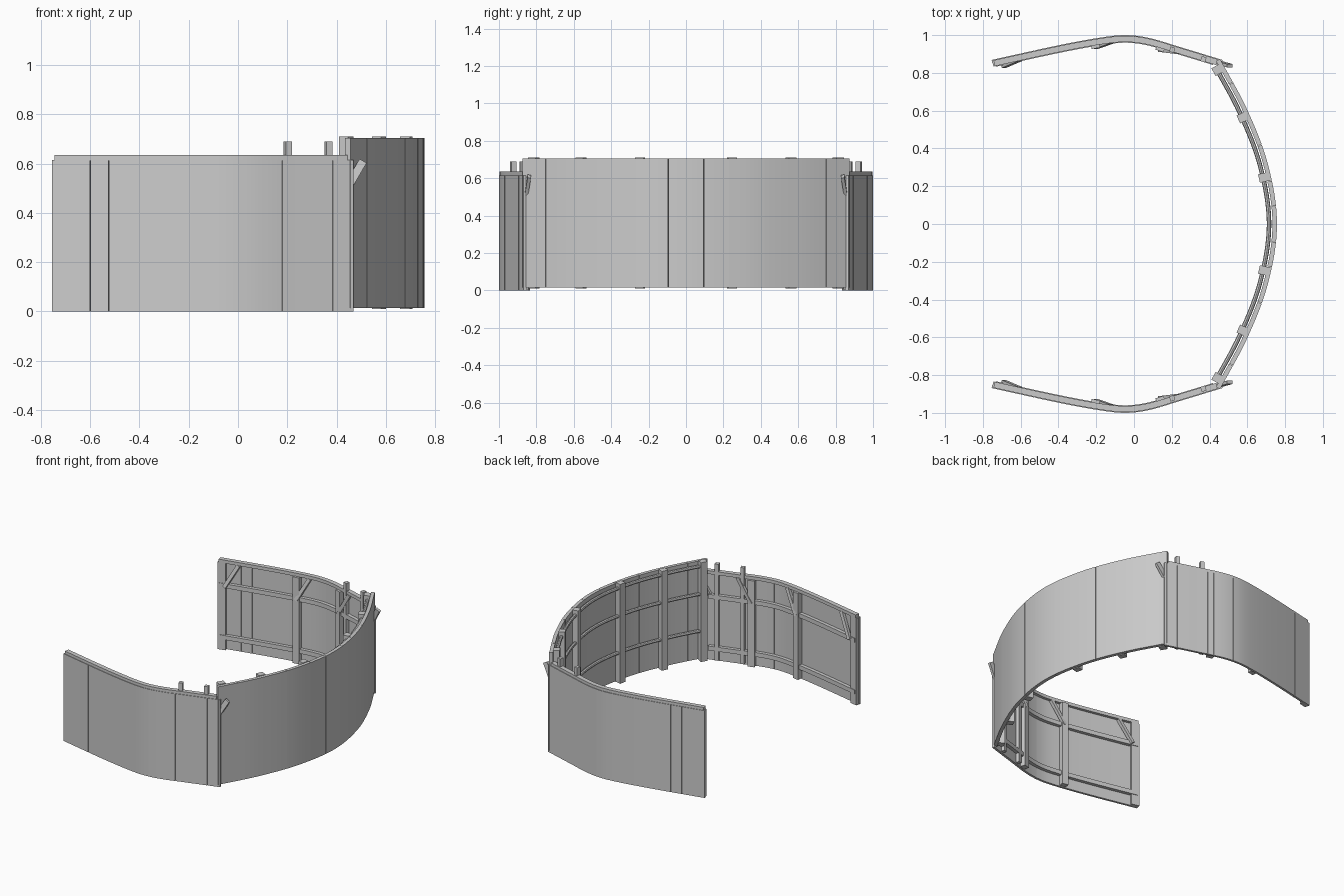
import bpy, bmesh, math
from mathutils import Vector

if "Cube" in bpy.data.objects:
    bpy.data.objects.remove(bpy.data.objects["Cube"])

grey = bpy.data.materials.new("plain grey")
grey.use_nodes = True
grey.diffuse_color = (0.6, 0.6, 0.6, 1)
grey.node_tree.nodes["Principled BSDF"].inputs["Base Color"].default_value = (0.6, 0.6, 0.6, 1)

# Outer outlines in plan: side wall as y over x, rear wall as x over y
SIDE = [(-0.757, 0.868), (-0.39, 0.948), (-0.17, 0.988), (-0.04, 1.0),
        (0.08, 0.985), (0.24, 0.938), (0.47, 0.868)]
REAR = [(-0.875, 0.455), (-0.61, 0.597), (-0.32, 0.708), (0, 0.757),
        (0.32, 0.708), (0.61, 0.597), (0.875, 0.455)]


def smooth_value(pts, t):
    """Cubic interpolation through the points."""
    n = len(pts)

    def slope(k):
        a, b = pts[max(k - 1, 0)], pts[min(k + 1, n - 1)]
        return (b[1] - a[1]) / (b[0] - a[0])
    i = max(k for k in range(n - 1) if k == 0 or pts[k][0] <= t)
    (a, va), (b, vb) = pts[i], pts[i + 1]
    h = b - a
    u = (t - a) / h
    return ((2*u**3 - 3*u**2 + 1) * va + (u**3 - 2*u**2 + u) * h * slope(i)
            + (3*u**2 - 2*u**3) * vb + (u**3 - u**2) * h * slope(i + 1))


def place(wall, t, inset, z):
    """Point on a wall outline, moved inward by inset. wall is 1, -1 or 'rear'."""
    pts = REAR if wall == "rear" else SIDE
    v = smooth_value(pts, t)
    s = (smooth_value(pts, t + 0.002) - smooth_value(pts, t - 0.002)) / 0.004
    k = inset / math.hypot(1, s)
    t, v = t + s * k, v - k
    return Vector((v, t, z)) if wall == "rear" else Vector((t, v * wall, z))


def finish(name, bm, smooth):
    bmesh.ops.recalc_face_normals(bm, faces=bm.faces)
    mesh = bpy.data.meshes.new(name)
    bm.to_mesh(mesh)
    bm.free()
    mesh.materials.append(grey)
    obj = bpy.data.objects.new(name, mesh)
    bpy.context.collection.objects.link(obj)
    if smooth:
        bpy.ops.object.select_all(action="DESELECT")
        obj.select_set(True)
        bpy.context.view_layer.objects.active = obj
        bpy.ops.object.shade_smooth_by_angle(angle=math.radians(30))
    return obj


def loft(name, rings, smooth=False):
    bm = bmesh.new()
    rings = [[bm.verts.new(p) for p in r] for r in rings]
    n = len(rings[0])
    for a, b in zip(rings, rings[1:]):
        for i in range(n):
            j = (i + 1) % n
            bm.faces.new((a[i], a[j], b[j], b[i]))
    bm.faces.new(rings[0])
    bm.faces.new(rings[-1])
    return finish(name, bm, smooth)


def sweep(name, wall, t0, t1, section):
    n = max(1, math.ceil((t1 - t0) / 0.035))
    ts = [t0 + (t1 - t0) * i / n for i in range(n + 1)]
    return loft(name, [[place(wall, t, d, z) for d, z in section] for t in ts], n > 2)


def block(d0, d1, z0, z1):
    return [(d0, z0), (d1, z0), (d1, z1), (d0, z1)]


def post(name, wall, t, width, section):
    rings = [[place(wall, t, d, z) for d, z in section]]
    along = place(wall, t + 0.01, 0, 0) - place(wall, t - 0.01, 0, 0)
    step = along.normalized() * width / 2
    return loft(name, [[p + k * step for p in rings[0]] for k in (-1, 1)])


def stick(name, a, b, w, h):
    d = (b - a).normalized()
    side = d.cross(Vector((0, 1, 0))).normalized() * w / 2
    up = d.cross(side).normalized() * h / 2
    return loft(name, [[p + side * i + up * j for i, j in
                        ((-1, -1), (1, -1), (1, 1), (-1, 1))] for p in (a, b)])


def panels(name, wall, seams, section):
    for i, (a, b) in enumerate(zip(seams, seams[1:])):
        sweep(f"{name}_{i + 1}", wall, a + 0.001, b - 0.001, section)


# Side walls, mirrored front to back
for wall, tag in ((-1, "front"), (1, "back")):
    panels(tag + "_wall_panel", wall, [-0.755, -0.6, -0.525, 0, 0.14, 0.18, 0.385, 0.47],
           block(0, 0.016, 0, 0.615))
    sweep(tag + "_top_rail", wall, -0.745, 0.445, block(0.004, 0.036, 0.612, 0.635))
    for label, z in (("middle", 0.44), ("lower", 0.075)):
        sweep(f"{tag}_{label}_rail", wall, -0.74, 0.43, block(0.014, 0.04, z, z + 0.03))
    post(tag + "_end_post", wall, -0.725, 0.055, block(0.012, 0.036, 0, 0.613))
    for i, x in enumerate((-0.21, 0.15)):
        post(f"{tag}_post_{i + 1}", wall, x, 0.045, block(0.014, 0.052, 0.005, 0.613))
    for i, x in enumerate((0.21, 0.375)):
        post(f"{tag}_tall_post_{i + 1}", wall, x, 0.026, block(0.012, 0.04, 0.01, 0.69))
    for i, x in enumerate((-0.7, -0.21, 0.15)):
        stick(f"{tag}_brace_{i + 1}", place(wall, x, 0.045, 0.45),
              place(wall, x + 0.09, 0.028, 0.612), 0.024, 0.022)
    # Slanted plank through the corner
    stick(tag + "_corner_plank", Vector((0.42, 0.862 * wall, 0.46)),
          Vector((0.507, 0.838 * wall, 0.61)), 0.033, 0.018)

# Rear wall with round rails and posts
panels("rear_wall_panel", "rear",
       [-0.875, -0.75, -0.42, -0.23, -0.095, 0.095, 0.23, 0.42, 0.75, 0.875],
       block(0, 0.024, 0.015, 0.705))
for i, z in enumerate((0.22, 0.48, 0.675)):
    ring = [(0.042 + 0.012 * math.cos(k * math.pi / 4),
             z + 0.012 * math.sin(k * math.pi / 4)) for k in range(8)]
    sweep(f"rear_rail_{i + 1}", "rear", -0.85, 0.85, ring)
for i, y in enumerate((-0.835, -0.58, -0.255, 0.255, 0.58, 0.835)):
    post(f"rear_post_{i + 1}", "rear", y, 0.046, block(0.022, 0.064, 0.01, 0.71))
